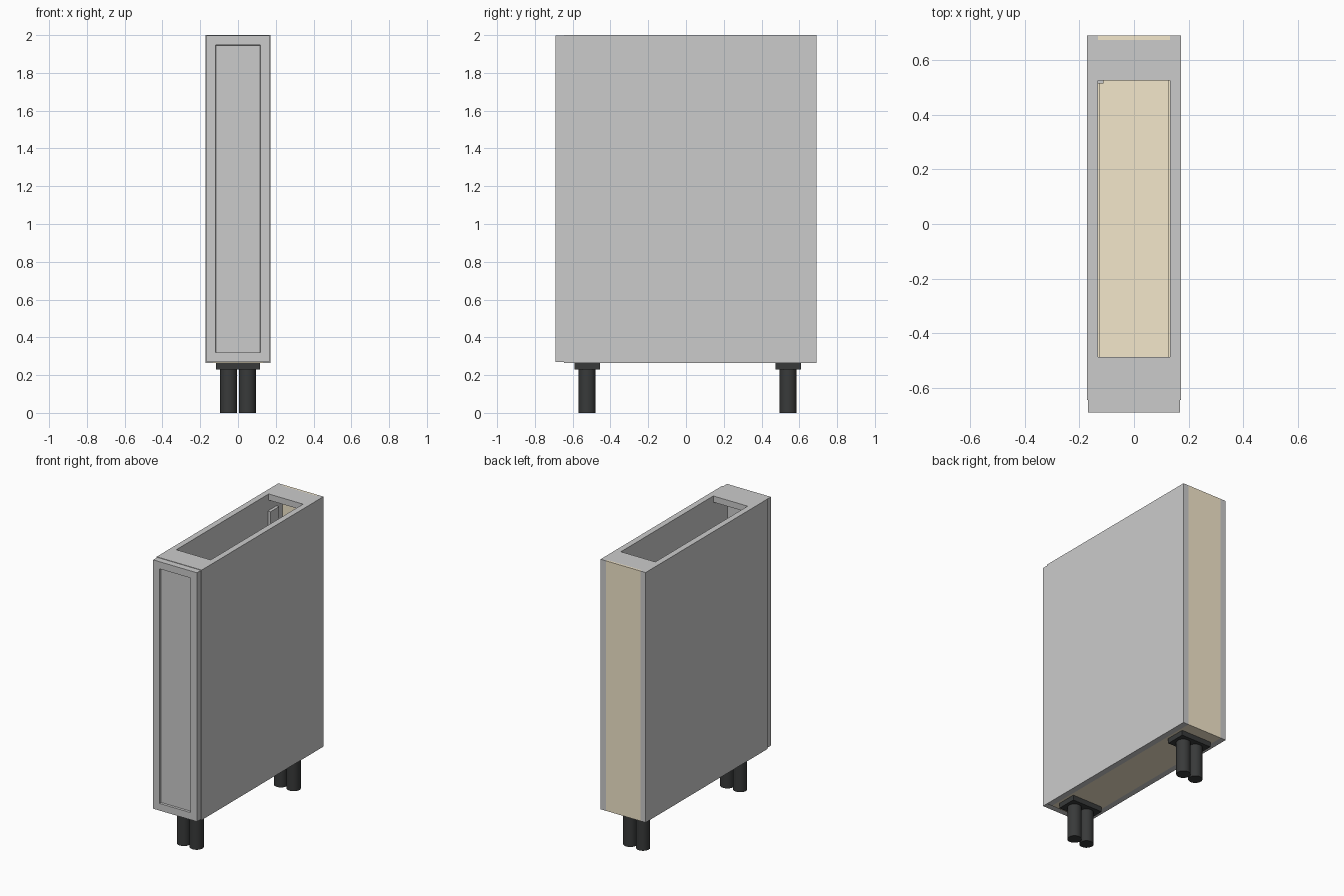
import bpy, bmesh, math

if "Cube" in bpy.data.objects:
    bpy.data.objects.remove(bpy.data.objects["Cube"])


def material(name, rgb):
    m = bpy.data.materials.new(name)
    m.diffuse_color = (*rgb, 1)
    m.use_nodes = True
    m.node_tree.nodes["Principled BSDF"].inputs["Base Color"].default_value = m.diffuse_color
    return m


TAN = material("tan_board", (0.9, 0.8, 0.6))
DARK = material("dark_plastic", (0.04, 0.042, 0.042))


def box(name, x, y, z, mat=None):
    """Box from (min, max) pairs along each axis."""
    bm = bmesh.new()
    bmesh.ops.create_cube(bm, size=1)
    for v in bm.verts:
        for i, (a, b) in enumerate((x, y, z)):
            v.co[i] = a if v.co[i] < 0 else b
    me = bpy.data.meshes.new(name)
    bm.to_mesh(me)
    bm.free()
    ob = bpy.data.objects.new(name, me)
    bpy.context.collection.objects.link(ob)
    if mat:
        me.materials.append(mat)
    return ob


BOT, TOP, T = 0.265, 2.0, 0.043
IN, OUT = 0.132, 0.173
FRONT, BACK = -0.645, 0.69

# Carcass sides
box("left_side", (-OUT, -IN), (FRONT, BACK), (BOT, TOP))
box("right_side", (IN, OUT), (FRONT, BACK), (BOT, TOP))

# Bottom, back, shelf
box("bottom_panel", (-IN, IN), (FRONT, 0.675), (BOT, BOT + T), TAN)
box("back_panel", (-IN, IN), (0.675, BACK), (BOT, TOP), TAN)
box("shelf", (-0.128, 0.128), (-0.6, 0.67), (1.11, 1.11 + T), TAN)

# Top rails
box("front_top_rail", (-IN, IN), (FRONT, -0.488), (TOP - T, TOP))
box("back_top_rail", (-IN, IN), (0.525, 0.675), (TOP - T, TOP))

# Wall hanger inside the left rear corner
box("hanger_bracket", (-IN, -0.112), (0.515, 0.61), (1.6, 1.885))

# Door with recessed centre panel
door = box("door", (-0.168, 0.168), (-0.69, FRONT), (0.27, 1.997))
bm = bmesh.new()
bm.from_mesh(door.data)
bm.normal_update()
face = min(bm.faces, key=lambda f: f.calc_center_median().y)
bmesh.ops.inset_individual(bm, faces=[face], thickness=0.07)
bmesh.ops.inset_individual(bm, faces=[face], thickness=0.002, depth=0)
for v in face.verts:
    v.co.y += 0.015
bm.to_mesh(door.data)
bm.free()

# Legs in pairs under a mounting plate
for label, y in (("front", -0.523), ("rear", 0.541)):
    box(label + "_leg_plate", (-0.116, 0.116), (y - 0.068, y + 0.068), (0.23, BOT), DARK)
    for side, x in (("left", -0.049), ("right", 0.049)):
        bpy.ops.mesh.primitive_cylinder_add(vertices=32, radius=0.045, depth=0.235,
                                            location=(x, y, 0.1175))
        leg = bpy.context.object
        leg.name = f"{label}_{side}_leg"
        leg.data.materials.append(DARK)
        bpy.ops.object.shade_smooth_by_angle(angle=math.radians(30))
